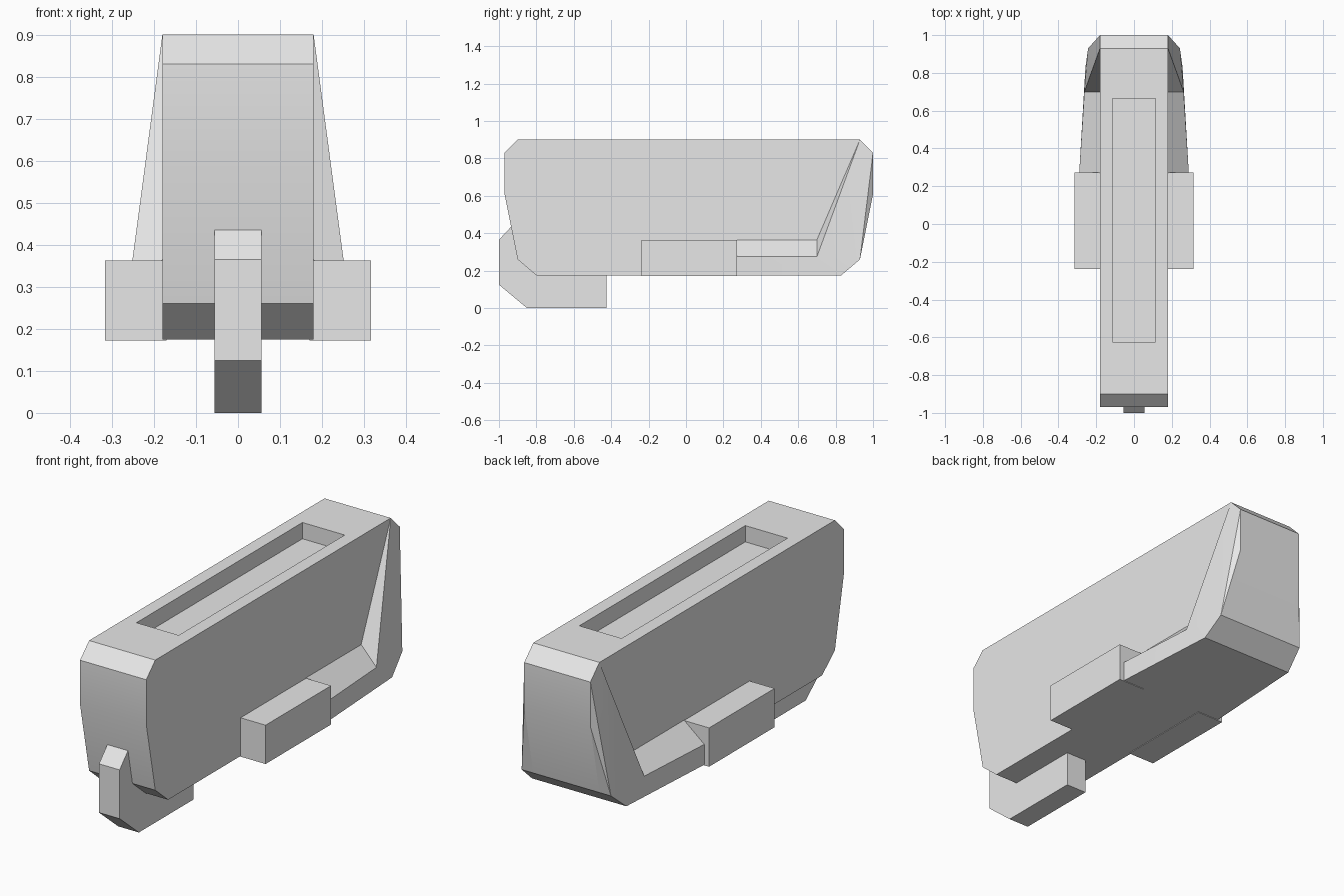
import bpy
import bmesh
from math import radians

cube = bpy.data.objects.get("Cube")
if cube:
    bpy.data.objects.remove(cube, do_unlink=True)

grey = bpy.data.materials.new("plain_grey")
grey.use_nodes = True
grey.diffuse_color = (0.8, 0.8, 0.8, 1)
grey.node_tree.nodes["Principled BSDF"].inputs["Base Color"].default_value = (0.8, 0.8, 0.8, 1)


def finish(name, bm):
    """Turn a bmesh into a shaded object."""
    bmesh.ops.recalc_face_normals(bm, faces=bm.faces[:])
    mesh = bpy.data.meshes.new(name)
    bm.to_mesh(mesh)
    bm.free()
    mesh.materials.append(grey)
    obj = bpy.data.objects.new(name, mesh)
    bpy.context.collection.objects.link(obj)
    bpy.ops.object.select_all(action="DESELECT")
    obj.select_set(True)
    bpy.context.view_layer.objects.active = obj
    bpy.ops.object.shade_smooth_by_angle(angle=radians(20))
    return obj


def prism(name, profile, x0, x1):
    """Extrude a (y, z) profile from x0 to x1."""
    bm = bmesh.new()
    face = bm.faces.new([bm.verts.new((x0, y, z)) for y, z in profile])
    grown = bmesh.ops.extrude_face_region(bm, geom=[face])["geom"]
    moved = [v for v in grown if isinstance(v, bmesh.types.BMVert)]
    bmesh.ops.translate(bm, verts=moved, vec=(x1 - x0, 0, 0))
    return finish(name, bm)


def box(name, x0, x1, y0, y1, z0, z1):
    return prism(name, [(y0, z0), (y1, z0), (y1, z1), (y0, z1)], x0, x1)


HALF = 0.18

# Main body with chamfered ends
body = prism("main_body", [
    (-0.97, 0.83), (-0.9, 0.9), (0.93, 0.9), (1.0, 0.83), (1.0, 0.61),
    (0.93, 0.26), (0.83, 0.175), (-0.8, 0.175), (-0.9, 0.26), (-0.97, 0.61),
], -HALF, HALF)

# Long recess in the top
cutter = box("recess_cutter", -0.115, 0.115, -0.625, 0.665, 0.82, 1.0)
cutter.hide_render = True
cut = body.modifiers.new("top_recess", "BOOLEAN")
cut.operation = "DIFFERENCE"
cut.solver = "EXACT"
cut.object = cutter
bpy.context.view_layer.objects.active = body
bpy.ops.object.modifier_apply(modifier=cut.name)
bpy.data.objects.remove(cutter, do_unlink=True)

# Front tab hanging below the body
prism("front_tab", [
    (-0.93, 0.44), (-1.0, 0.365), (-1.0, 0.125), (-0.85, 0.0),
    (-0.425, 0.0), (-0.425, 0.2), (-0.8, 0.3),
], -0.056, 0.056)

# Flared rear skirt: corner points by name, then the faces joining them
CORNERS = {
    "ledge_in": (HALF, 0.27, 0.365), "bend_in": (HALF, 0.7, 0.365),
    "tip": (HALF, 0.93, 0.9), "back_top": (HALF, 1.0, 0.83),
    "back_mid": (HALF, 1.0, 0.61), "heel_in": (HALF, 0.93, 0.26),
    "sole_in": (HALF, 0.83, 0.175), "base_in": (HALF, 0.27, 0.175),
    "ledge": (0.29, 0.27, 0.275), "bend": (0.263, 0.7, 0.275),
    "heel": (0.243, 0.93, 0.26), "sole": (0.257, 0.83, 0.175),
    "base": (0.29, 0.27, 0.175),
}
FACES = [
    "ledge_in ledge bend bend_in", "bend_in bend tip", "ledge base sole bend",
    "bend sole heel", "bend heel tip", "tip heel back_top",
    "back_top heel back_mid", "back_mid heel heel_in", "base base_in sole_in sole",
    "sole sole_in heel_in heel", "ledge_in base_in base ledge",
]

for side, s in (("left", 1), ("right", -1)):
    bm = bmesh.new()
    verts = {k: bm.verts.new((s * x, y, z)) for k, (x, y, z) in CORNERS.items()}
    for names in FACES:
        bm.faces.new([verts[n] for n in names.split()])
    # Inner wall closes the shell so its normals face outward
    bm.faces.new([verts[n] for n in (
        "ledge_in", "bend_in", "tip", "back_top", "back_mid",
        "heel_in", "sole_in", "base_in")])
    finish(side + "_rear_skirt", bm)

    # Side block
    lo, hi = sorted((s * (HALF - 0.01), s * 0.316))
    box(side + "_side_block", lo, hi, -0.237, 0.272, 0.172, 0.363)
